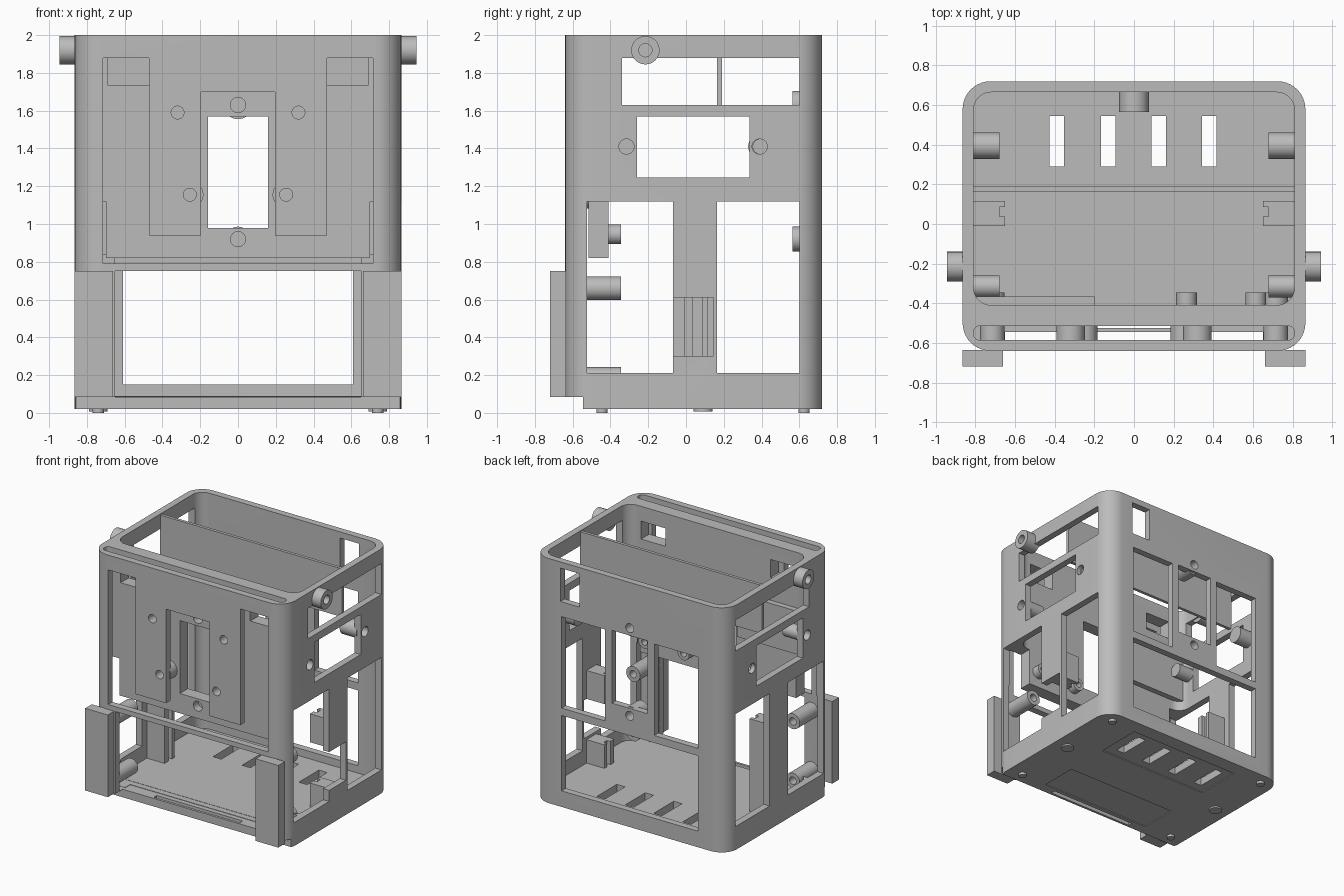
import bpy, bmesh, math
from mathutils import Matrix, Vector

if "Cube" in bpy.data.objects:
    bpy.data.objects.remove(bpy.data.objects["Cube"])

GREY = (0.5, 0.5, 0.5, 1)
mat = bpy.data.materials.new("plain grey")
mat.use_nodes = True
mat.diffuse_color = GREY
mat.node_tree.nodes["Principled BSDF"].inputs["Base Color"].default_value = GREY


def finish(name, bm):
    me = bpy.data.meshes.new(name)
    bm.to_mesh(me)
    bm.free()
    me.materials.append(mat)
    ob = bpy.data.objects.new(name, me)
    bpy.context.collection.objects.link(ob)
    return ob


def box(name, x, y, z, radius=0):
    """Box from three (low, high) ranges, with optional rounded upright corners."""
    bm = bmesh.new()
    bmesh.ops.create_cube(bm, size=1)
    for v in bm.verts:
        v.co = Vector([sum(r) / 2 + c * (r[1] - r[0]) for r, c in zip((x, y, z), v.co)])
    if radius:
        upright = [e for e in bm.edges if abs(e.verts[0].co.z - e.verts[1].co.z) > 1e-4]
        bmesh.ops.bevel(bm, geom=upright, offset=radius, segments=10, affect='EDGES', profile=0.5)
    return finish(name, bm)


def rod(name, axis, start, end, a, b, r):
    """Cylinder along an axis; a and b are its other two coordinates in order."""
    bm = bmesh.new()
    bmesh.ops.create_cone(bm, cap_ends=True, segments=32, radius1=r, radius2=r, depth=abs(end - start))
    mid = (start + end) / 2
    rot = {'X': Matrix.Rotation(math.pi / 2, 4, 'Y'), 'Y': Matrix.Rotation(math.pi / 2, 4, 'X'),
           'Z': Matrix()}[axis]
    pos = {'X': (mid, a, b), 'Y': (a, mid, b), 'Z': (a, b, mid)}[axis]
    bmesh.ops.transform(bm, matrix=Matrix.Translation(pos) @ rot, verts=bm.verts)
    return finish(name, bm)


def span(s, lo, hi):
    """Range mirrored to side s."""
    return tuple(sorted((s * lo, s * hi)))


def cut(ob, cutters):
    for c in cutters:
        c.hide_render = True
        m = ob.modifiers.new("cut", 'BOOLEAN')
        m.operation, m.solver, m.object = 'DIFFERENCE', 'EXACT', c
    bpy.context.view_layer.update()
    done = bpy.data.meshes.new_from_object(ob.evaluated_get(bpy.context.evaluated_depsgraph_get()))
    ob.modifiers.clear()
    ob.data = done
    for c in cutters:
        bpy.data.objects.remove(c)


# Outer case with its cavity and the narrow slot behind the front skin
case = box("case", (-.865, .865), (-.64, .72), (.02, 2), .14)
c = [box("c", (-.81, .81), (-.41, .665), (.09, 2.2), .09),
     box("c", (-.81, .81), (-.585, -.515), (.086, 2.2), .03),
     box("c", (-.81, .81), (-.584, -.40), (.088, .82)),
     box("c", (-.65, .65), (-.8, -.45), (.085, .75)),
     box("c", (-1, 1), (-.8, -.545), (-.1, .085))]

# Front skin recess, leaving the fork-shaped plate
c += [box("c", (-.715, .715), (-.8, -.55), (.79, .94)),
      box("c", (-.195, .195), (-.8, -.551), (.9, 1.70))]
for s in (-1, 1):
    c += [box("c", span(s, .47, .715), (-.8, -.552), (.9, 1.88)),
          box("c", span(s, .47, .69), (-.6, -.3), (1.735, 1.88))]
c.append(box("c", (-.16, .16), (-.7, -.3), (.98, 1.57)))

# Back windows
c += [box("c", (-.16, .16), (.6, .9), (.98, 1.57)),
      box("c", (-.61, .61), (.6, .9), (.15, .76)),
      box("c", (.45, .62), (.6, .9), (1.68, 1.95))]
c += [box("c", span(s, .22, .61), (.6, .9), (.82, 1.56)) for s in (-1, 1)]

# Side windows, the same on both sides
for s in (-1, 1):
    for y, z in (((-.34, .6), (1.63, 1.88)), ((-.26, .335), (1.245, 1.57)),
                 ((-.525, -.07), (.21, 1.12)), ((.165, .6), (.21, 1.12))):
        c.append(box("c", span(s, .7, 1), y, z))
c.append(box("c", (.8, 1), (-.1, .145), (.3, .61)))

# Floor vents, front floor slot and shallow panels underneath
c += [box("c", (x - .037, x + .037), (.29, .545), (-.1, .2)) for x in (-.39, -.13, .125, .38)]
c += [box("c", (-.385, .385), (-.525, -.49), (-.1, .2)),
      box("c", (-.5, .5), (.22, .6), (-.1, .027)),
      box("c", (-.5, .5), (-.46, -.15), (-.1, .027))]

# Screw holes in the side, front and back walls
for s in (-1, 1):
    c += [rod("c", 'X', s * .75, s * 1, y, 1.41, .04) for y in (-.315, .39)]
    c += [rod("c", 'Y', -.8, -.45, s * x, z, .034) for x, z in ((.32, 1.59), (.255, 1.155))]
for z in (1.63, .92):
    c += [rod("c", 'Y', -.8, -.45, 0, z, .04), rod("c", 'Y', .6, .9, 0, z, .036)]
cut(case, c)


def boss(name, axis, start, end, a, b, r, hole):
    """Tube with a blind hole open at its end point."""
    ob = rod(name, axis, start, end, a, b, r)
    d = 1 if end > start else -1
    cut(ob, [rod("c", axis, end - d * .09, end + d * .1, a, b, hole)])
    return ob


for s, side in ((1, "left"), (-1, "right")):
    # Front legs and the tubes behind them
    box(side + "_front_leg", span(s, .662, .865), (-.72, -.635), (.085, .75))
    for z in (.18, .66):
        boss(side + "_leg_tube", 'Y', -.62, -.345, s * .715, z, .062, .03)
    # Round side knobs and inner side tubes
    boss(side + "_knob", 'X', s * .82, s * .945, -.215, 1.92, .075, .035)
    for y, r in ((-.315, .055), (.405, .066)):
        boss(side + "_wall_tube", 'X', s * .68, s * .83, y if y < 0 else .395, 1.41, r, .04)
    # Spacers between front skin and inner wall
    for x, z in ((.32, 1.59), (.255, 1.155)):
        boss(side + "_front_spacer", 'Y', -.5, -.6, s * x, z, .072, .034)
    # Feet underneath
    for y in (-.445, .625):
        rod(side + "_foot", 'Z', 0, .05, s * .74, y, .03)
    rod(side + "_screw_cap", 'Z', .008, .05, s * .74, .09, .05)
    # Grooved guide rails on the side pillars
    for z in (((.085, .28), (.61, .84)) if s > 0 else ((.085, .84),)):
        box(side + "_rail", span(s, .68, .83), (-.01, .115), z)
        for y in ((-.01, .038), (.085, .115)):
            box(side + "_rail_lip", span(s, .65, .69), y, z)

# Back wall tubes around the two middle holes
for z, r in ((1.645, .075), (.9, .066)):
    boss("back_tube", 'Y', .565, .70, 0, 1.63 if z > 1 else .92, r, .036)

# Inner wall pegs and ledge
for x in (.265, .615):
    boss("inner_peg", 'Y', -.43, -.345, x, .945, .052, .025)
box("inner_ledge", (-.815, -.2), (-.42, -.365), (1.2, 1.55))

# Upper divider across the case
box("divider", (-.815, .815), (.165, .19), (1.6, 1.99))

# Soft shading on round parts, keeping edges crisp
for ob in bpy.context.collection.objects:
    if ob.type == 'MESH' and mat.name in ob.data.materials:
        bpy.ops.object.select_all(action='DESELECT')
        ob.select_set(True)
        bpy.context.view_layer.objects.active = ob
        bpy.ops.object.shade_smooth_by_angle(angle=math.radians(30))
